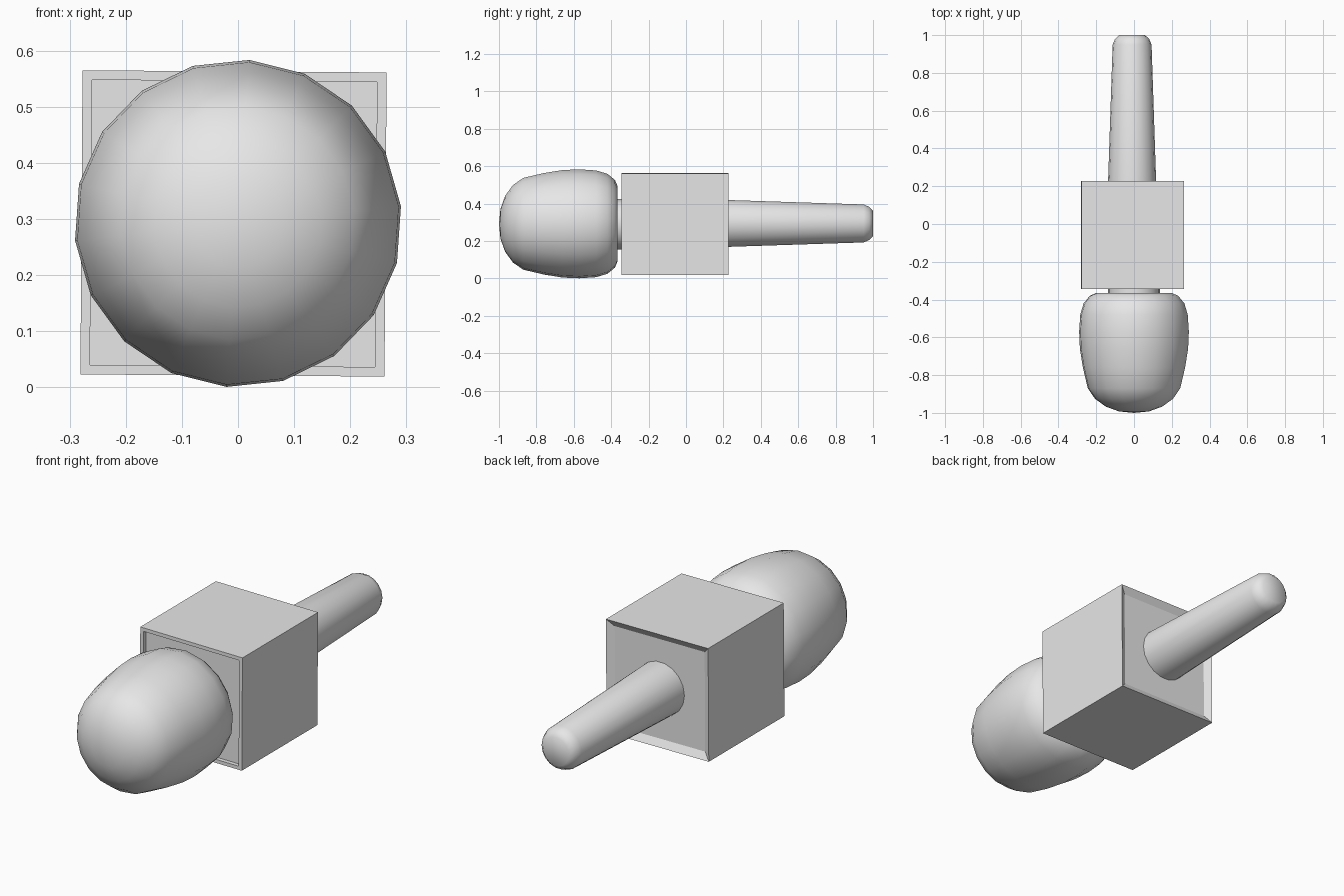
import bpy, bmesh, math
from mathutils import Vector

cube = bpy.data.objects.get("Cube")
if cube:
    bpy.data.objects.remove(cube, do_unlink=True)

grey = bpy.data.materials.new("plain_grey")
grey.use_nodes = True
grey.diffuse_color = (0.8, 0.8, 0.8, 1)
grey.node_tree.nodes["Principled BSDF"].inputs["Base Color"].default_value = (0.8, 0.8, 0.8, 1)


def finish(bm, name, location, smooth_angle=None):
    bmesh.ops.recalc_face_normals(bm, faces=bm.faces)
    mesh = bpy.data.meshes.new(name)
    bm.to_mesh(mesh)
    bm.free()
    mesh.materials.append(grey)
    obj = bpy.data.objects.new(name, mesh)
    obj.location = location
    bpy.context.collection.objects.link(obj)
    if smooth_angle:
        bpy.ops.object.select_all(action='DESELECT')
        obj.select_set(True)
        bpy.context.view_layer.objects.active = obj
        bpy.ops.object.shade_smooth_by_angle(angle=math.radians(smooth_angle))
    return obj


def turned(name, profile, sides, location, turn=0, smooth_angle=50):
    """Revolve (y, radius) points around the y axis and cap open ends."""
    bm = bmesh.new()
    rings = []
    for y, r in profile:
        if r == 0:
            rings.append([bm.verts.new((0, y, 0))] * sides)
            continue
        angles = [math.radians(turn) + math.tau * i / sides for i in range(sides)]
        rings.append([bm.verts.new((r * math.cos(a), y, r * math.sin(a))) for a in angles])
    for a, b in zip(rings, rings[1:]):
        for i in range(sides):
            j = (i + 1) % sides
            bm.faces.new(list(dict.fromkeys((a[i], a[j], b[j], b[i]))))
    for ring, (y, r) in ((rings[0], profile[0]), (rings[-1], profile[-1])):
        if r:
            bm.faces.new(ring)
    return finish(bm, name, location, smooth_angle)


# Rounded bulb at the front, with a flat back
turned("front_bulb",
       [(-1, 0), (-0.992, 0.08), (-0.967, 0.15), (-0.925, 0.208), (-0.87, 0.246),
        (-0.76, 0.272), (-0.66, 0.288), (-0.57, 0.292), (-0.48, 0.286),
        (-0.42, 0.268), (-0.38, 0.235), (-0.365, 0.2)],
       18, (0, 0, 0.292), turn=6)

# Short neck between bulb and block
turned("neck", [(-0.37, 0.137), (-0.32, 0.137)], 18, (0, 0, 0.289))

# Tapered handle with a chamfered tip
turned("handle", [(0.2, 0.128), (0.95, 0.103), (0.98, 0.09), (1, 0.068)],
       18, (-0.01, 0, 0.294), smooth_angle=60)

# Square block: straight pocket in front, sloped pocket behind
bm = bmesh.new()
bmesh.ops.create_cube(bm, size=1)
bmesh.ops.scale(bm, vec=(0.542, 0.573, 0.542), verts=bm.verts)
bm.normal_update()
front = min(bm.faces, key=lambda f: f.calc_center_median().y)
back = max(bm.faces, key=lambda f: f.calc_center_median().y)
bmesh.ops.inset_region(bm, faces=[front], thickness=0.024)
bmesh.ops.inset_region(bm, faces=[front], thickness=0)
bmesh.ops.translate(bm, vec=Vector((0, 0.02, 0)), verts=front.verts)
bmesh.ops.inset_region(bm, faces=[back], thickness=0.046)
bmesh.ops.translate(bm, vec=Vector((0, -0.02, 0)), verts=back.verts)
block = finish(bm, "block", (-0.008, -0.058, 0.292))
block.rotation_euler.y = math.radians(0.4)
